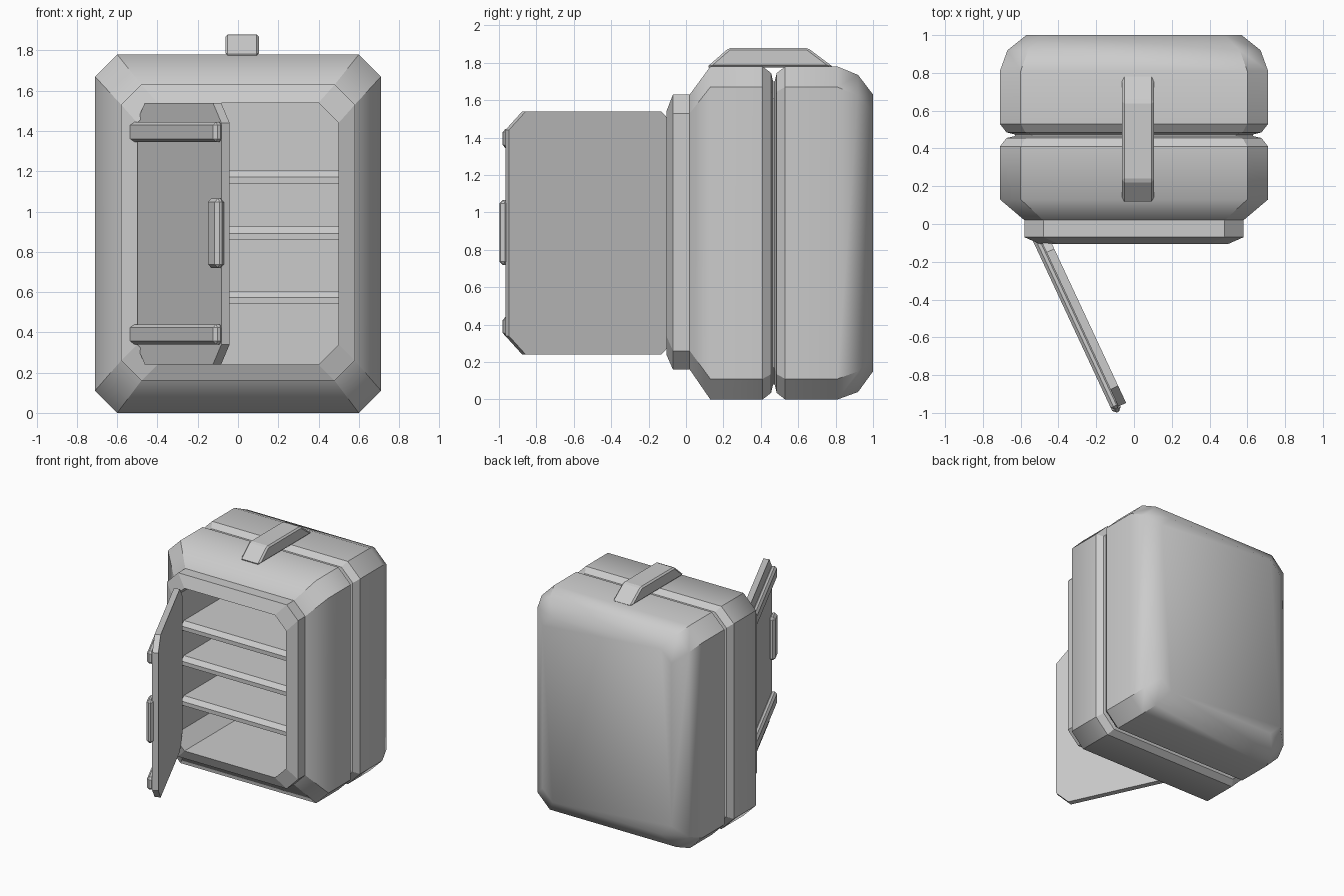
import bpy, bmesh, math
from mathutils import Matrix

if "Cube" in bpy.data.objects:
    bpy.data.objects.remove(bpy.data.objects["Cube"])

HINGE = Matrix.Translation((-0.505, -0.06, 0)) @ Matrix.Rotation(math.radians(-65), 4, 'Z')


def finish(name, bm, matrix=None):
    bmesh.ops.recalc_face_normals(bm, faces=bm.faces[:])
    me = bpy.data.meshes.new(name)
    bm.to_mesh(me)
    bm.free()
    ob = bpy.data.objects.new(name, me)
    bpy.context.collection.objects.link(ob)
    if matrix:
        ob.matrix_world = matrix
    return ob


def octagon(x0, x1, z0, z1, c):
    return [(x0 + c, z0), (x1 - c, z0), (x1, z0 + c), (x1, z1 - c),
            (x1 - c, z1), (x0 + c, z1), (x0, z1 - c), (x0, z0 + c)]


def loft(name, sections, soft=(), matrix=None):
    """Skin chamfered rectangles (y, x0, x1, z0, z1, chamfer); rings in soft are shaded smooth."""
    bm = bmesh.new()
    rings = [[bm.verts.new((x, s[0], z)) for x, z in octagon(*s[1:])] for s in sections]
    bm.faces.new(rings[0])
    bm.faces.new(rings[-1])
    for a, b in zip(rings, rings[1:]):
        for i in range(8):
            j = (i + 1) % 8
            bm.faces.new((a[i], a[j], b[j], b[i]))
    if soft:
        for f in bm.faces:
            f.smooth = True
        ids = {v: k for k, r in enumerate(rings) for v in r}
        for e in bm.edges:
            a, b = (ids[v] for v in e.verts)
            e.smooth = (a == b and a in soft) or min(a, b) >= min(max(soft), len(rings) - 2)
    return finish(name, bm, matrix)


def prism(name, profile, x0, x1, bevel=0):
    """Extrude a (y, z) profile along x."""
    bm = bmesh.new()
    f = bm.faces.new([bm.verts.new((x0, y, z)) for y, z in profile])
    ext = bmesh.ops.extrude_face_region(bm, geom=[f])
    bmesh.ops.translate(bm, vec=(x1 - x0, 0, 0),
                        verts=[v for v in ext['geom'] if isinstance(v, bmesh.types.BMVert)])
    return add_bevel(finish(name, bm), bevel)


def add_bevel(ob, width):
    if width:
        m = ob.modifiers.new("edge", 'BEVEL')
        m.width, m.segments = width, 1
    return ob


def door_block(name, x0, x1, z0, z1, depth, bevel):
    ob = prism(name, [(0.01, z0), (-depth, z0), (-depth, z1), (0.01, z1)], x0, x1, bevel)
    ob.matrix_world = HINGE
    return ob


# Cabinet: inner cavity, front frame, grooved shell and rounded back in one skin
def sec(y, hw, z0, z1, c):
    return (y, -hw, hw, z0, z1, c)


loft("cabinet_body", [
    sec(0.85, 0.50, 0.24, 1.54, 0.10),
    sec(-0.105, 0.50, 0.24, 1.54, 0.10),
    sec(-0.07, 0.58, 0.16, 1.63, 0.10),
    sec(0.02, 0.58, 0.16, 1.63, 0.10),
    sec(0.13, 0.71, 0.0, 1.78, 0.11),
    sec(0.41, 0.71, 0.0, 1.78, 0.11),
    sec(0.455, 0.675, 0.035, 1.745, 0.10),
    sec(0.466, 0.63, 0.08, 1.70, 0.09),
    sec(0.474, 0.63, 0.08, 1.70, 0.09),
    sec(0.485, 0.675, 0.035, 1.745, 0.10),
    sec(0.53, 0.71, 0.0, 1.78, 0.11),
    sec(0.81, 0.71, 0.0, 1.78, 0.11),
    sec(0.92, 0.67, 0.04, 1.735, 0.11),
    sec(1.0, 0.57, 0.15, 1.63, 0.09),
], soft=(4, 11, 12, 13))

# Shelves with a sloped front lip
for n, z in enumerate((0.54, 0.86, 1.14)):
    prism(f"shelf_{n + 1}", [(0.0, z), (0.0, z + 0.032), (0.03, z + 0.065),
                             (0.87, z + 0.065), (0.87, z)], -0.505, 0.505)

# Carry handle on top
prism("top_handle", [(0.11, 1.775), (0.23, 1.88), (0.65, 1.88), (0.79, 1.775)], -0.063, 0.105, 0.012)

# Open door with two straps and a grip
loft("door", [(0.0, 0, 1.0, 0.24, 1.54, 0.10), (0.045, 0, 1.0, 0.24, 1.54, 0.10)], matrix=HINGE)
for n, z in enumerate((0.34, 1.345)):
    door_block(f"door_strap_{n + 1}", -0.03, 1.005, z, z + 0.10, 0.04, 0.016)
door_block("door_grip", 0.91, 1.025, 0.72, 1.065, 0.04, 0.018)
